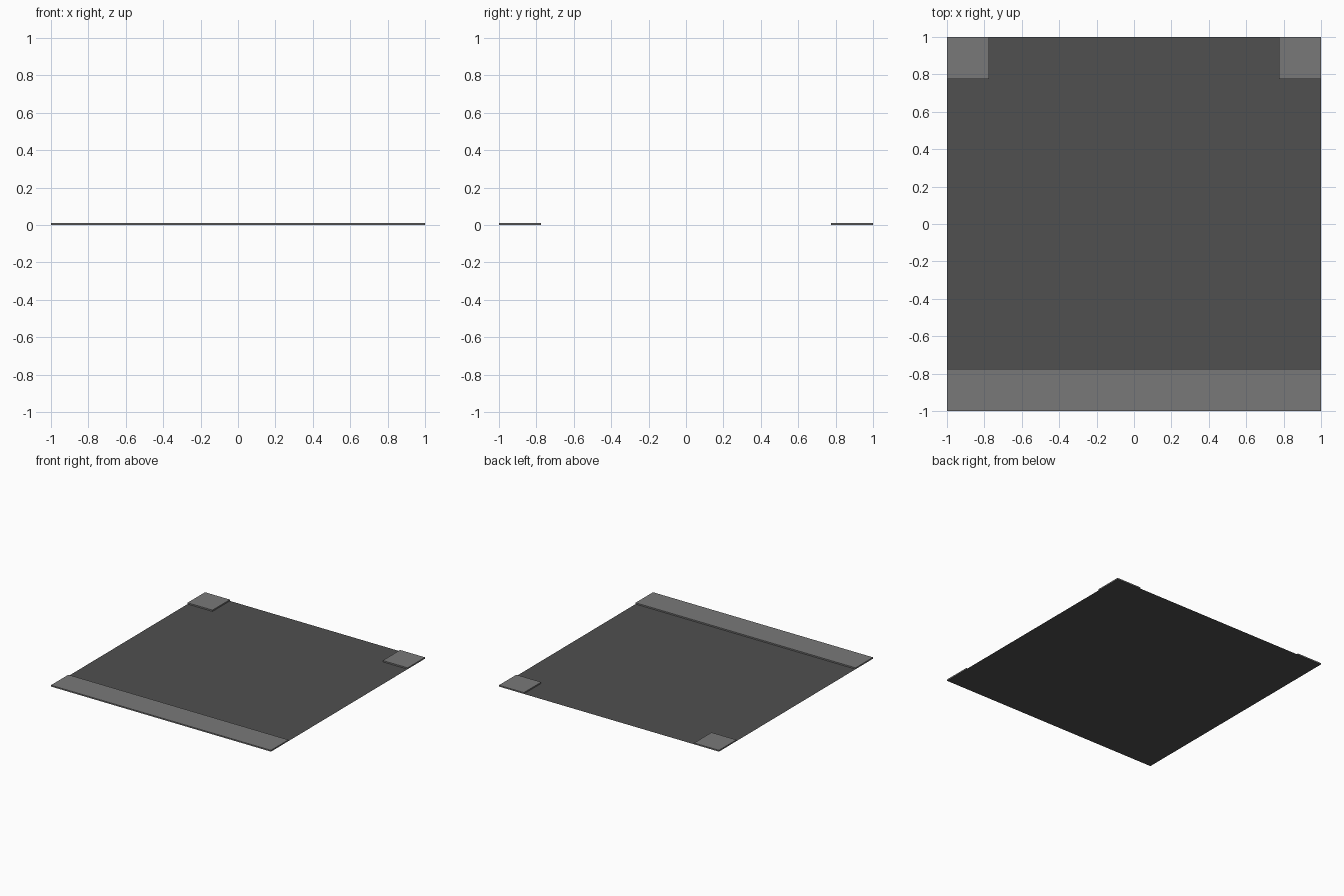
import bpy, bmesh

if "Cube" in bpy.data.objects:
    bpy.data.objects.remove(bpy.data.objects["Cube"])

H = 0.011   # height of the raised pads
IN = 0.774  # inner edge of the pads


def material(name, v):
    m = bpy.data.materials.new(name)
    m.diffuse_color = (v, v, v, 1)
    m.use_nodes = True
    m.node_tree.nodes["Principled BSDF"].inputs["Base Color"].default_value = m.diffuse_color
    return m


dark = material("dark grey", 0.08)
light = material("light grey", 0.19)


def slab(name, x0, x1, y0, y1, h, mat):
    """Flat sheet when h is 0, otherwise a raised pad with an open underside."""
    bm = bmesh.new()
    base = bm.faces.new([bm.verts.new(p) for p in
                         ((x0, y0, 0), (x1, y0, 0), (x1, y1, 0), (x0, y1, 0))])
    if h:
        ext = bmesh.ops.extrude_face_region(bm, geom=[base])["geom"]
        bmesh.ops.translate(bm, vec=(0, 0, h),
                            verts=[v for v in ext if isinstance(v, bmesh.types.BMVert)])
        bmesh.ops.recalc_face_normals(bm, faces=bm.faces)
        low = [f for f in bm.faces if all(v.co.z < h / 2 for v in f.verts)]
        bmesh.ops.delete(bm, geom=low, context='FACES_ONLY')
    me = bpy.data.meshes.new(name)
    bm.to_mesh(me)
    bm.free()
    me.materials.append(mat)
    ob = bpy.data.objects.new(name, me)
    bpy.context.collection.objects.link(ob)


# Thin floor sheet
slab("floor", -1, 1, -1, 1, 0, dark)
# Raised strip along the front
slab("front_strip", -1, 1, -1, -IN, H, light)
# Raised pads in the two back corners
slab("left_corner_pad", -1, -IN, IN, 1, H, light)
slab("right_corner_pad", IN, 1, IN, 1, H, light)
